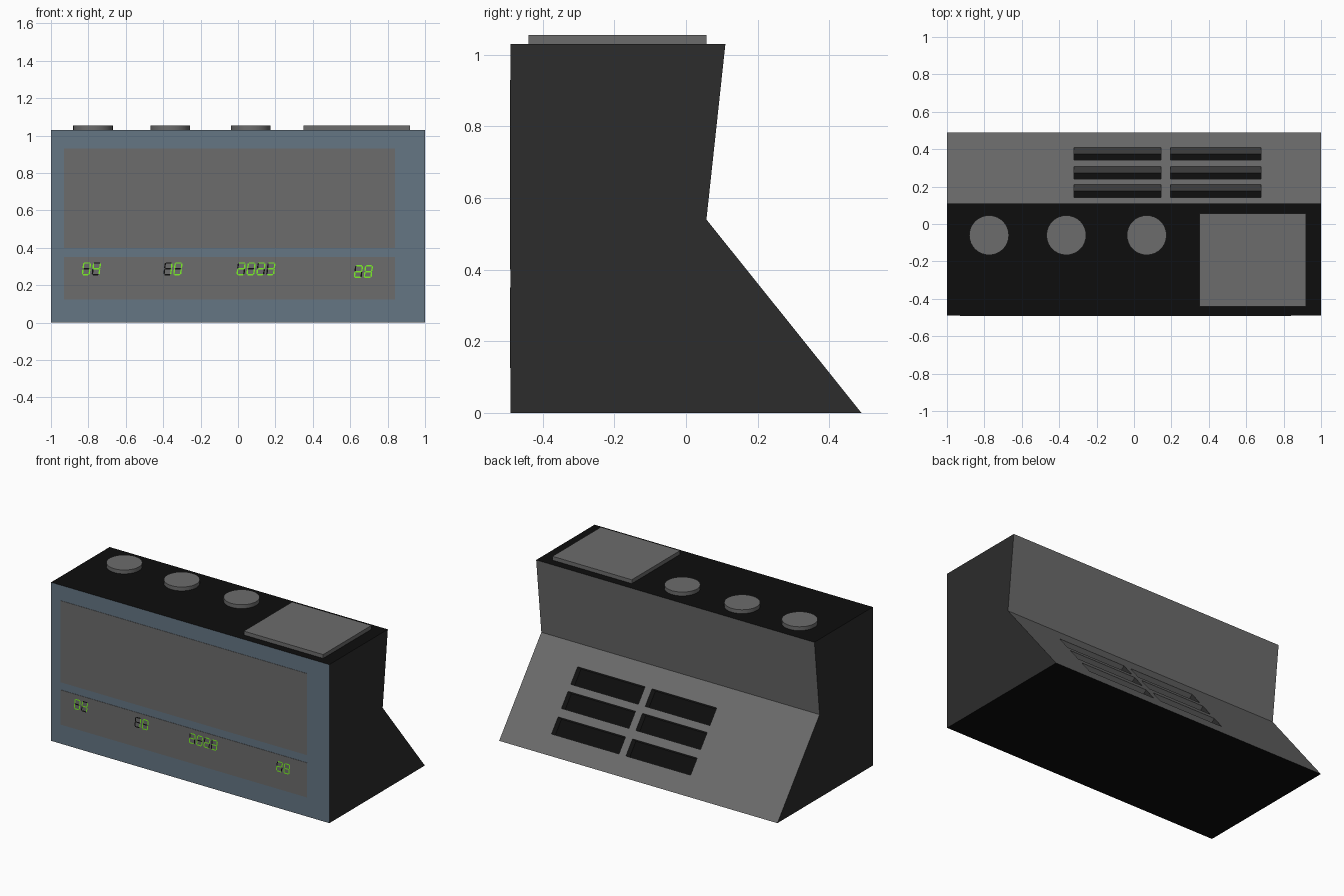
import bpy, bmesh, math

if "Cube" in bpy.data.objects:
    bpy.data.objects.remove(bpy.data.objects["Cube"])


def material(name, r, g, b):
    m = bpy.data.materials.new(name)
    m.diffuse_color = (r, g, b, 1)
    m.use_nodes = True
    m.node_tree.nodes["Principled BSDF"].inputs["Base Color"].default_value = m.diffuse_color
    return m


black = material("black", 0.004, 0.004, 0.004)
dark = material("dark_grey", 0.025, 0.025, 0.025)
grey = material("mid_grey", 0.15, 0.15, 0.15)
blue = material("slate_blue", 0.13, 0.18, 0.23)
green = material("lit_green", 0.2, 0.9, 0.02)
SLOTS = [black, dark, grey, blue, green]
BLACK, DARK, GREY, BLUE, GREEN = range(5)


def finish(bm, name):
    me = bpy.data.meshes.new(name)
    bm.to_mesh(me)
    bm.free()
    for m in SLOTS:
        me.materials.append(m)
    ob = bpy.data.objects.new(name, me)
    bpy.context.collection.objects.link(ob)
    return ob


def prism(bm, profile, x0, x1, side_mats, end_mat):
    """Extrude a (y, z) profile along x, one material per profile edge."""
    a = [bm.verts.new((x0, y, z)) for y, z in profile]
    b = [bm.verts.new((x1, y, z)) for y, z in profile]
    faces = [bm.faces.new(a), bm.faces.new(b[::-1])]
    for f in faces:
        f.material_index = end_mat
    n = len(profile)
    for i in range(n):
        j = (i + 1) % n
        f = bm.faces.new((a[i], b[i], b[j], a[j]))
        f.material_index = side_mats[i]
        faces.append(f)
    bmesh.ops.recalc_face_normals(bm, faces=faces)


def box(name, x0, x1, y0, y1, z0, z1, mat):
    bm = bmesh.new()
    prism(bm, [(y0, z0), (y1, z0), (y1, z1), (y0, z1)], x0, x1, [mat] * 4, mat)
    return finish(bm, name)


# Clock housing: side profile with a sloping back foot
FRONT, TOP = -0.49, 1.03
FOOT, WAIST = (0.49, 0.0), (0.057, 0.54)
bm = bmesh.new()
prism(bm, [(FRONT, 0), FOOT, WAIST, (0.11, TOP), (FRONT, TOP)], -1, 1,
      [BLACK, GREY, GREY, BLACK, BLUE], DARK)
housing = finish(bm, "housing")

# Vent slots sunk square into the sloping back
sy, sz = FOOT[0] - WAIST[0], FOOT[1] - WAIST[1]
length = math.hypot(sy, sz)
ny, nz = -sz / length, sy / length


def on_slope(y, lift):
    z = WAIST[1] + (y - WAIST[0]) * sz / sy
    return (y + ny * lift, z + nz * lift)


DEPTH = 0.045
bm = bmesh.new()
for y0, y1 in ((0.142, 0.212), (0.24, 0.308), (0.342, 0.41)):
    for x0, x1 in ((-0.32, 0.145), (0.195, 0.68)):
        prism(bm, [on_slope(y0, 0.05), on_slope(y0, -DEPTH),
                   on_slope(y1, -DEPTH), on_slope(y1, 0.05)],
              x0, x1, [GREY, BLACK, GREY, GREY], DARK)
cutter = finish(bm, "vent_cutter")
cutter.hide_render = True
cutter.hide_viewport = True
cut = housing.modifiers.new("vents", "BOOLEAN")
cut.operation = "DIFFERENCE"
cut.solver = "EXACT"
cut.object = cutter

# Front display panels
box("main_display", -0.93, 0.84, FRONT - 0.002, FRONT + 0.01, 0.40, 0.93, GREY)
box("lower_display", -0.93, 0.84, FRONT - 0.002, FRONT + 0.01, 0.125, 0.35, GREY)

# Top controls: three round buttons and one large square one
for i, x in enumerate((-0.775, -0.362, 0.068)):
    bm = bmesh.new()
    bmesh.ops.create_cone(bm, cap_ends=True, segments=32, radius1=0.106,
                          radius2=0.106, depth=0.035)
    bmesh.ops.translate(bm, verts=bm.verts, vec=(x, -0.06, TOP + 0.0075))
    for f in bm.faces:
        f.material_index = GREY
        f.smooth = len(f.verts) == 4
    for e in bm.edges:
        e.smooth = e.calc_face_angle(0) < 0.6
    finish(bm, f"round_button_{i + 1}")
box("large_button", 0.35, 0.92, -0.44, 0.057, TOP - 0.01, TOP + 0.025, GREY)

# Seven-segment cells: slanted hexagonal bars, lit ones green
W, H, T = 0.036, 0.031, 0.0045
BARS = {"a": (0, 2, 1, 2), "b": (1, 1, 1, 2), "c": (1, 0, 1, 1), "d": (0, 0, 1, 0),
        "e": (0, 0, 0, 1), "f": (0, 1, 0, 2), "g": (0, 1, 1, 1)}
LIT = {0: "abcdef", 1: "bc", 2: "abdeg", 3: "abcdg", 4: "bcfg", 8: "abcdefg"}


def cell(bm, x, z, lit):
    for key, (u0, v0, u1, v1) in BARS.items():
        px, pz, qx, qz = u0 * W, v0 * H, u1 * W, v1 * H
        n = math.hypot(qx - px, qz - pz)
        dx, dz = (qx - px) / n, (qz - pz) / n
        pts = []
        for along, across in ((0.001, 0), (T, -T), (n - T, -T),
                              (n - 0.001, 0), (n - T, T), (T, T)):
            across *= 0.8
            lx = px + dx * along - dz * across
            lz = pz + dz * along + dx * across
            pts.append(bm.verts.new((x + lx + 0.12 * lz, FRONT - 0.004, z + lz)))
        bm.faces.new(pts).material_index = GREEN if key in lit else BLACK


for name, x, z, digits in (("left", -0.832, 0.257, (0, 4)), ("second", -0.396, 0.257, (1, 0)),
                           ("centre", -0.005, 0.257, (2, 0, 2, 3)), ("right", 0.622, 0.242, (2, 8))):
    bm = bmesh.new()
    for i, d in enumerate(digits):
        cell(bm, x + i * 0.053, z, LIT[d])
    finish(bm, f"{name}_segment_cells")
